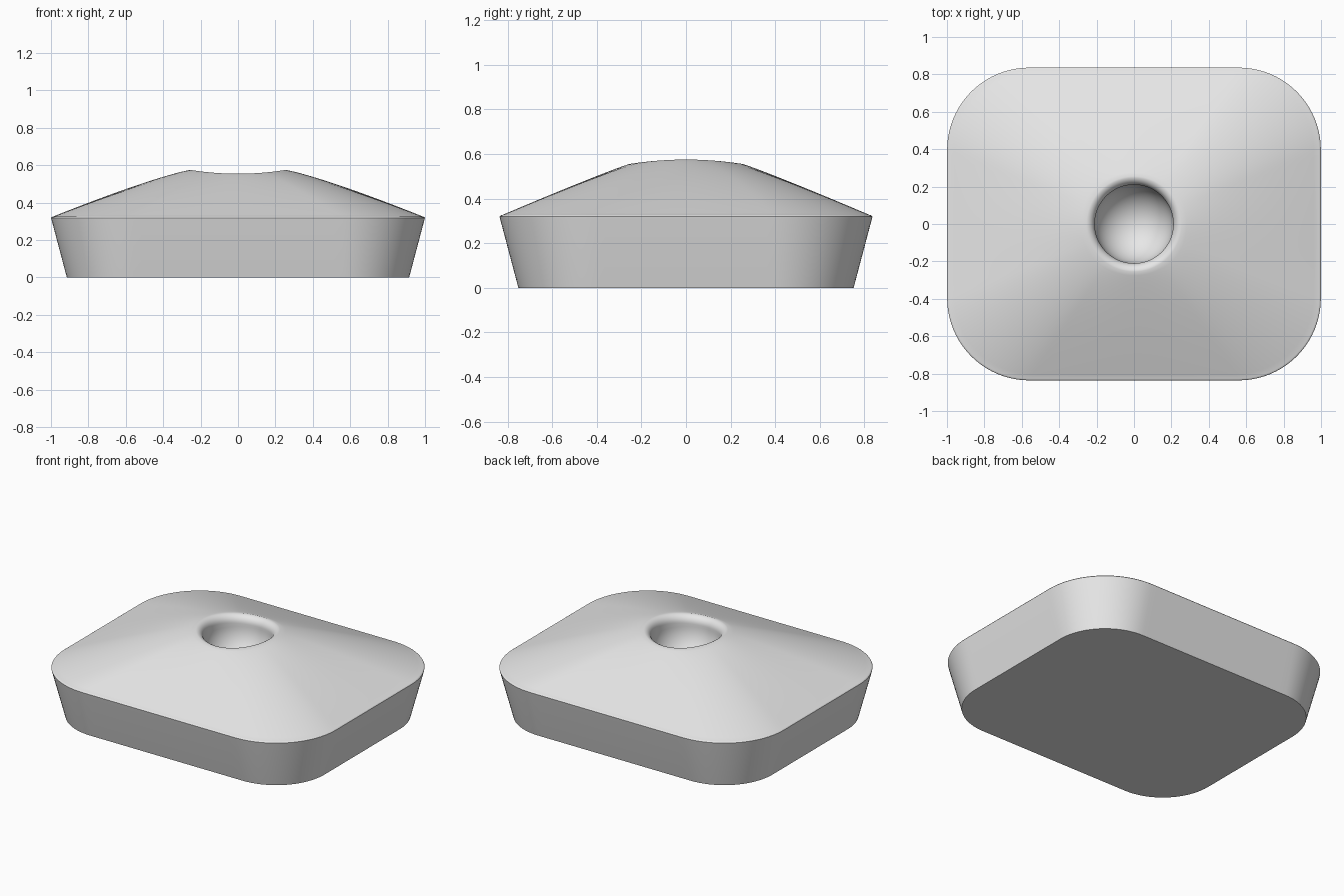
import bpy
import bmesh
from math import sin, cos, pi, atan2

cube = bpy.data.objects.get("Cube")
if cube:
    bpy.data.objects.remove(cube, do_unlink=True)

HALF_X, HALF_Y, CORNER = 1.0, 0.837, 0.44
EDGE_Z, DRAFT = 0.32, 0.085
HOLE_R, LIP = 0.21, 0.045
ARC, SIDE = 20, 24


def outline(inset, z):
    """Rounded rectangle, moved inwards by inset."""
    r = CORNER - inset
    cx, cy = HALF_X - CORNER, HALF_Y - CORNER
    centres = [(cx, cy), (-cx, cy), (-cx, -cy), (cx, -cy)]
    pts = []
    for q, (x, y) in enumerate(centres):
        for i in range(ARC + 1):
            a = (q + i / ARC) * pi / 2
            pts.append((x + r * cos(a), y + r * sin(a), z))
        # straight run towards the next corner
        a = (q + 1) * pi / 2
        nx, ny = centres[(q + 1) % 4]
        for i in range(1, SIDE):
            t = i / SIDE
            pts.append((x + (nx - x) * t + r * cos(a), y + (ny - y) * t + r * sin(a), z))
    return pts


def rim_height(a):
    """Saddle-shaped rim, higher at the two sides."""
    return 0.565 + 0.01 * cos(2 * a)


rings = [outline(DRAFT, 0), outline(0.003, EDGE_Z - 0.011)]

# Small rounded edge between wall and dome
for i in range(1, 5):
    u = i / 4 * pi / 2
    rings.append(outline(0.012 * (1 - cos(u)), EDGE_Z - 0.006 + 0.012 * sin(u)))

# Dome, blending from the rounded rectangle to the round rim
edge = rings[-1]
angles = [atan2(y, x) for x, y, z in edge]
STEPS = 28
for k in range(1, STEPS + 1):
    t = 1 - k / STEPS
    ring = []
    for (x, y, z), a in zip(edge, angles):
        r = HOLE_R + LIP
        top = rim_height(a)
        drop = t ** (1.12 + 0.06 * cos(2 * a))
        ring.append((r * cos(a) * (1 - t) + x * t,
                     r * sin(a) * (1 - t) + y * t,
                     top + (z - top) * drop))
    rings.append(ring)

# Rounded lip of the hole
for i in range(1, 9):
    u = i / 8 * pi / 2
    r = HOLE_R + LIP * (1 - sin(u))
    rings.append([(r * cos(a), r * sin(a), rim_height(a) - 0.05 * (1 - cos(u)))
                  for a in angles])

# Hemispherical socket
for i in range(16):
    u = i / 16 * pi / 2
    rings.append([(HOLE_R * cos(u) * cos(a), HOLE_R * cos(u) * sin(a),
                   0.49 - HOLE_R * sin(u)) for a in angles])

# Skin the rings into one solid
bm = bmesh.new()
loops = [[bm.verts.new(p) for p in ring] for ring in rings]
n = len(angles)
for low, high in zip(loops, loops[1:]):
    for i in range(n):
        j = (i + 1) % n
        bm.faces.new((low[i], low[j], high[j], high[i]))
bm.faces.new(list(reversed(loops[0])))
pole = bm.verts.new((0, 0, 0.49 - HOLE_R))
for i in range(n):
    bm.faces.new((loops[-1][i], loops[-1][(i + 1) % n], pole))

mesh = bpy.data.meshes.new("domed_base")
bm.to_mesh(mesh)
bm.free()
body = bpy.data.objects.new("domed_base", mesh)
bpy.context.collection.objects.link(body)

# Plain grey material
grey = bpy.data.materials.new("light_grey")
grey.use_nodes = True
colour = (0.8, 0.8, 0.8, 1)
grey.diffuse_color = colour
grey.node_tree.nodes["Principled BSDF"].inputs["Base Color"].default_value = colour
mesh.materials.append(grey)

bpy.ops.object.select_all(action="DESELECT")
body.select_set(True)
bpy.context.view_layer.objects.active = body
bpy.ops.object.shade_smooth_by_angle(angle=pi / 5)
